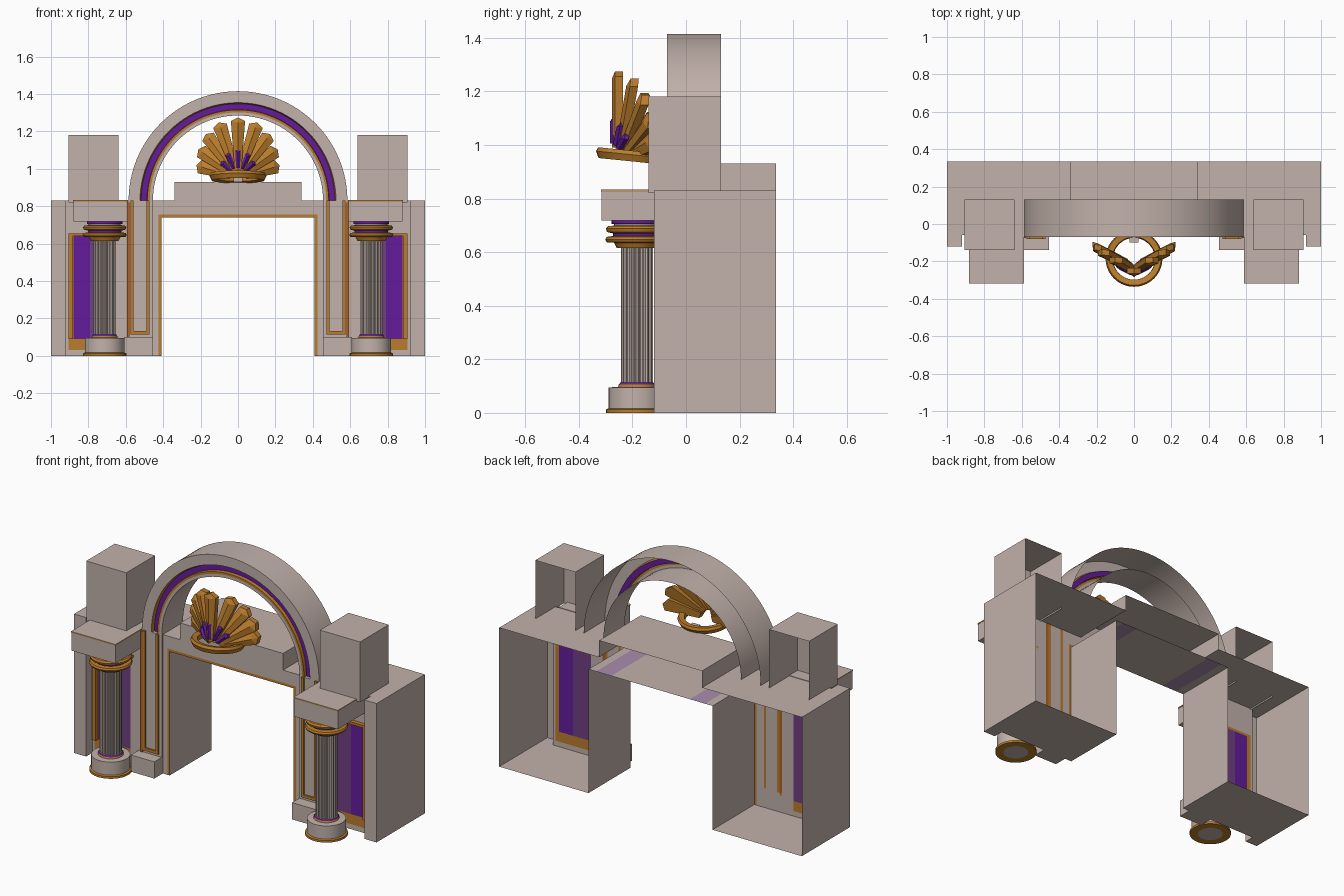
import bpy, bmesh, math

if "Cube" in bpy.data.objects:
    bpy.data.objects.remove(bpy.data.objects["Cube"])

def material(name, r, g, b):
    m = bpy.data.materials.new(name)
    m.diffuse_color = (r, g, b, 1)
    m.use_nodes = True
    m.node_tree.nodes["Principled BSDF"].inputs["Base Color"].default_value = m.diffuse_color
    return m

MATS = [material("warm_stone", .54, .445, .405), material("gold", .50, .205, .025),
        material("purple", .125, .012, .33), material("copper", .42, .12, .02),
        material("dusky_purple", .16, .05, .22), material("pale_mauve", .40, .27, .42)]
STONE, GOLD, PURPLE, COPPER, DUSKY, MAUVE = range(6)

def make(name, verts, faces, mats, mirror=False, recalc=True, smooth=None):
    """Mesh object with a material per face, optionally mirrored over x = 0."""
    me = bpy.data.meshes.new(name)
    me.from_pydata(verts, [], faces)
    for m in MATS:
        me.materials.append(m)
    for i, p in enumerate(me.polygons):
        p.material_index = mats if isinstance(mats, int) else mats[i]
    if recalc:
        bm = bmesh.new()
        bm.from_mesh(me)
        bmesh.ops.recalc_face_normals(bm, faces=bm.faces)
        bm.to_mesh(me)
        bm.free()
    ob = bpy.data.objects.new(name, me)
    bpy.context.collection.objects.link(ob)
    if mirror:
        ob.modifiers.new("mirror", 'MIRROR').use_clip = False
    if smooth:
        bpy.context.view_layer.objects.active = ob
        ob.select_set(True)
        bpy.ops.object.shade_smooth_by_angle(angle=math.radians(smooth))
        ob.select_set(False)
    return ob

def box(name, x0, x1, y0, y1, z0, z1, mat, mirror=True, skip=""):
    """Box whose listed sides (back, bottom) may be left open."""
    v = [(x, y, z) for z in (z0, z1) for y in (y0, y1) for x in (x0, x1)]
    f = {"bottom": (0, 2, 3, 1), "top": (4, 5, 7, 6), "front": (0, 1, 5, 4),
         "back": (2, 6, 7, 3), "left": (0, 4, 6, 2), "right": (1, 3, 7, 5)}
    return make(name, v, [q for k, q in f.items() if k not in skip.split()], mat, mirror)

def lathe(name, prof, mats, n, loc=(0, 0, 0), closed=False, mirror=False, flute=None):
    """Turn a (radius, z) profile about a vertical axis at loc."""
    k = len(prof)
    v, f, m = [], [], []
    for i in range(n):
        a = 2 * math.pi * i / n
        for j, (r, z) in enumerate(prof):
            if flute and i % 4 > 1:
                r *= flute
            v.append((loc[0] + r * math.cos(a), loc[1] + r * math.sin(a), loc[2] + z))
    for i in range(n):
        for j in range(k if closed else k - 1):
            a, b, j2 = i * k, (i + 1) % n * k, (j + 1) % k
            f.append((a + j, b + j, b + j2, a + j2))
            m.append(mats if isinstance(mats, int) else mats[j])
    return make(name, v, f, m, mirror, True, None if flute else 35)

# Shell of the gate: soffit with mauve bands, jambs, floor, outer walls, stepped top, open back
outline = [(0, .74), (.26, .74), (.36, .74), (.41, .74), (.41, 0), (1, 0), (1, .83),
           (.34, .83), (.34, .93), (0, .93)]
v = [(x, y, z) for x, z in outline for y in (-.06, .335)]
make("gate_shell", v, [(2*i, 2*i+1, 2*i+3, 2*i+2) for i in range(len(outline) - 1)],
     [STONE, MAUVE] + [STONE] * 7, mirror=True)

# Front wall: grid of cells coloured by place
def wall_colour(x, z):
    if z > .83:
        return STONE if x < .34 else None
    if x < .41:
        return None if z < .74 else GOLD if z < .755 else STONE
    if x < .425 and z < .755:
        return GOLD
    if z > .115 and (.472 < x < .488 or .56 < x < .575):
        return GOLD
    if z > .115 and .575 < x < .594:
        return COPPER
    if .67 < x < .88 and .09 < z < .64:
        return DUSKY if x < .79 else PURPLE
    if .67 < x < .905 and .03 < z < .655:
        return GOLD
    return STONE

xs = [0, .34, .41, .425, .472, .488, .56, .575, .594, .67, .79, .88, .905, .92]
zs = [0, .03, .09, .115, .64, .655, .74, .755, .83, .93]
v = [(x, -.06, z) for z in zs for x in xs]
faces, cols = [], []
for r in range(len(zs) - 1):
    for c in range(len(xs) - 1):
        col = wall_colour((xs[c] + xs[c+1]) / 2, (zs[r] + zs[r+1]) / 2)
        if col is not None:
            a = r * len(xs) + c
            faces.append((a, a + 1, a + 1 + len(xs), a + len(xs)))
            cols.append(col)
make("front_wall", v, faces, cols, mirror=True, recalc=False)

# Raised frame round the niche panel
box("niche_frame_side", .882, .905, -.085, -.06, .09, .655, GOLD)
box("niche_frame_top", .65, .882, -.085, -.06, .64, .655, GOLD)

# Outer piers and hollow tower blocks
box("outer_pier", .92, 1, -.12, -.06, 0, .83, STONE, skip="back")
box("tower_block", .64, .905, -.14, .13, .82, 1.18, STONE, skip="back bottom")

# Arch legs with framed panels and plinths
box("arch_leg", .455, .587, -.07, -.06, .1, .83, STONE, skip="back")
box("leg_plinth", .455, .61, -.14, -.06, 0, .1, STONE, skip="back")
box("leg_frame_inner", .472, .488, -.08, -.07, .115, .83, GOLD)
box("leg_frame_outer", .56, .575, -.08, -.07, .115, .83, GOLD)
box("leg_frame_bottom", .488, .56, -.08, -.07, .115, .132, GOLD)
box("leg_side_strip", .578, .594, -.076, -.06, .1, .82, COPPER)

# Hollow arch: swept half ring with a purple channel
prof = [(.585, .13), (.585, -.07), (.524, -.07), (.518, -.05), (.487, -.05),
        (.485, -.07), (.472, -.07), (.455, -.07), (.455, .13)]
pm = [STONE, STONE, GOLD, PURPLE, GOLD, GOLD, STONE, STONE]
n, k = 48, len(prof)
v = [(r * math.cos(math.pi * i / n), y, .83 + r * math.sin(math.pi * i / n))
     for i in range(n + 1) for r, y in prof]
faces = [(i*k + j, i*k + j + 1, (i+1)*k + j + 1, (i+1)*k + j)
         for i in range(n) for j in range(k - 1)]
make("arch", v, faces, pm * n, smooth=35)

# Columns: base, fluted shaft, capital and entablature block
axis = (.713, -.183, 0)
lathe("column_base", [(.07, 0), (.116, 0), (.116, .013), (.106, .017), (.106, .095),
                      (.07, .097), (.068, .106), (.062, .113), (0, .113)],
      [GOLD, GOLD, GOLD, STONE, STONE, GOLD, PURPLE, STONE], 32, axis, mirror=True)
lathe("column_base_underside", [(0, 0), (.07, 0)], STONE, 32, axis, mirror=True)
lathe("column_shaft", [(.06, .112), (.06, .625)], STONE, 72, axis, mirror=True, flute=.9)
lathe("column_capital", [(0, .615), (.075, .615), (.085, .635), (.113, .637), (.118, .647),
                         (.113, .657), (.09, .66), (.09, .67), (.112, .675), (.116, .688),
                         (.108, .697), (.085, .699), (.085, .705), (.095, .706), (.095, .72)],
      [STONE] + [GOLD] * 5 + [PURPLE] + [GOLD] * 4 + [STONE, GOLD, PURPLE], 32, axis, mirror=True)
box("entablature", .59, .88, -.315, -.06, .718, .826, STONE)
box("entablature_trim", .588, .882, -.317, -.06, .826, .830, GOLD)
box("entablature_cap", .588, .882, -.317, -.06, .830, .833, STONE)

# Crest: tilted ring, bracket and fan of ridged blades
ring = lathe("crest_ring", [(.112, -.012), (.14, -.02), (.152, .005), (.145, .02), (.115, .015)],
             GOLD, 40, closed=True)
ring.location = (0, -.185, .957)
ring.rotation_euler = (-.1, 0, 0)
box("crest_bracket", -.025, .025, -.1, -.05, .93, .955, STONE, mirror=False)

def blade(name, angle, r0, length, w0, w1, y0, mat, depth=.03):
    s, c = math.sin(angle), math.cos(angle)
    sh = length - w1 * .5
    out = [(r0, -w0), (sh, -w1), (length, 0), (sh, w1), (r0, w0)]
    pts = [(u, w, 0) for u, w in out] + [(u, w, depth) for u, w in out]
    pts += [(r0, 0, -.012), (sh - .01, 0, -.012)]
    v = [(u * s + w * c, y0 + d + .5 * abs(u * s), .95 + u * c - w * s) for u, w, d in pts]
    f = [(0, 1, 11, 10), (10, 11, 3, 4), (1, 2, 11), (2, 3, 11), (9, 8, 7, 6, 5),
         (0, 5, 6, 1), (1, 6, 7, 2), (2, 7, 8, 3), (3, 8, 9, 4), (4, 9, 5, 0, 10)]
    make(name, v, f, mat)

for deg, length in ((0, .325), (19, .315), (36, .292), (54, .262), (73, .232)):
    for side in ((1, -1) if deg else (1,)):
        blade("crest_blade", math.radians(deg * side), .04, length, .018, .038,
              -.265 + .0004 * deg, GOLD)
for deg, length in ((0, .155), (23, .145), (46, .125)):
    for side in ((1, -1) if deg else (1,)):
        blade("crest_jewel", math.radians(deg * side), .055, length, .01, .015, -.272, PURPLE, .015)
